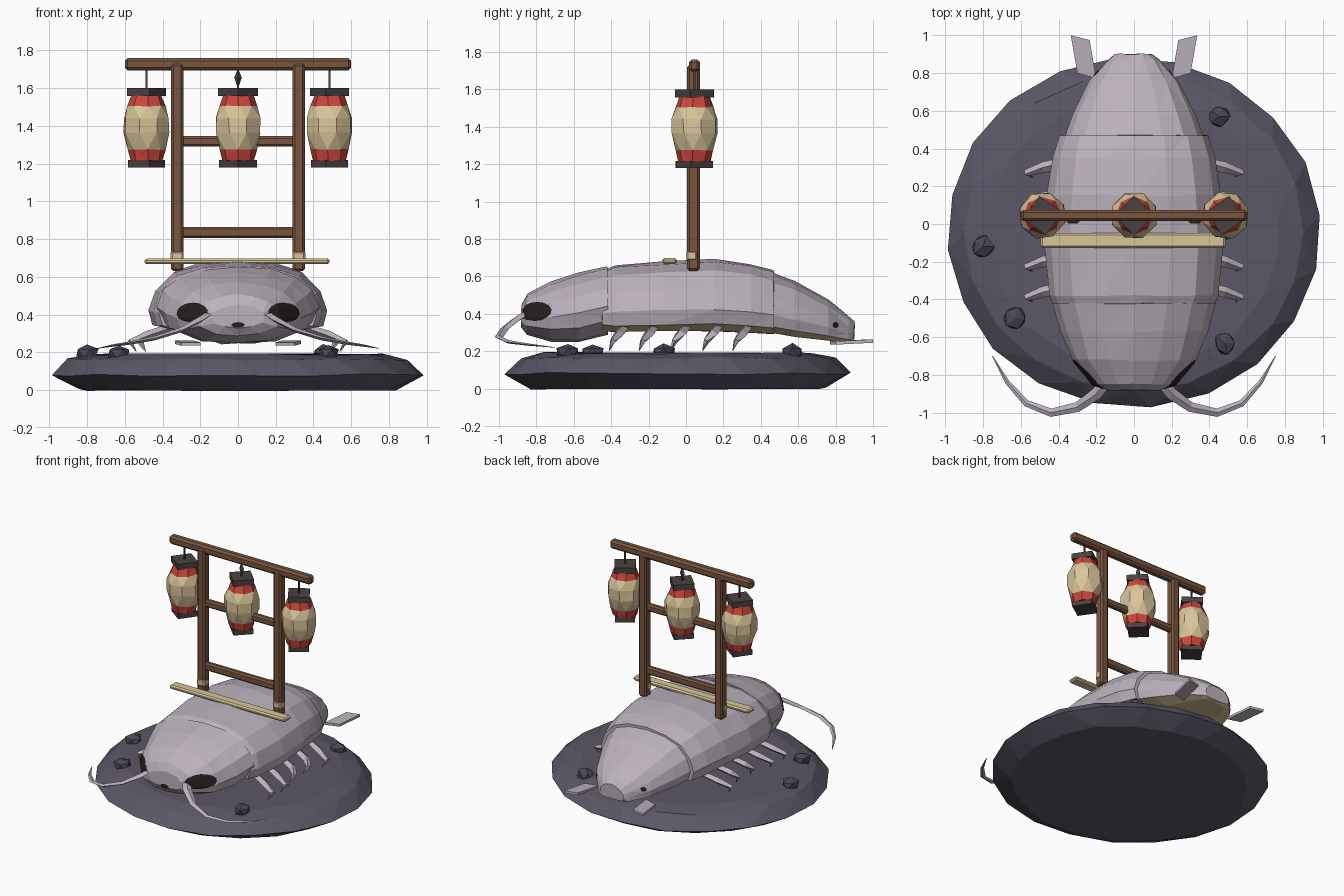
import bpy, bmesh, math, random
from mathutils import Vector
from mathutils.bvhtree import BVHTree

random.seed(4)
if "Cube" in bpy.data.objects:
    bpy.data.objects.remove(bpy.data.objects["Cube"])


def material(name, *rgb):
    m = bpy.data.materials.new(name)
    m.use_nodes = True
    colour = [(c / 255) ** 2.2 for c in rgb] + [1]
    m.diffuse_color = colour
    m.node_tree.nodes["Principled BSDF"].inputs["Base Color"].default_value = colour
    return m


SHELL = material("mauve shell", 186, 176, 187)
CREAM = material("cream", 216, 196, 152)
STONE = material("slate stone", 92, 88, 103)
ROCK = material("dark rock", 76, 73, 87)
WOOD = material("brown wood", 120, 86, 64)
RED = material("lantern red", 203, 72, 62)
IRON = material("dark iron", 74, 68, 66)
EYE = material("eye black", 44, 36, 36)


def finish(name, bm, mats, rule=None):
    bmesh.ops.recalc_face_normals(bm, faces=bm.faces)
    bm.normal_update()
    if rule:
        for f in bm.faces:
            f.material_index = rule(f)
    me = bpy.data.meshes.new(name)
    bm.to_mesh(me)
    bm.free()
    for m in mats:
        me.materials.append(m)
    ob = bpy.data.objects.new(name, me)
    bpy.context.collection.objects.link(ob)
    return ob


def loft(name, rings, mats, rule=None, jitter=0, tri=False):
    """Skin a list of closed rings and cap both ends."""
    bm = bmesh.new()
    rows = [[bm.verts.new(p) for p in ring] for ring in rings]
    n = len(rows[0])
    for a, b in zip(rows, rows[1:]):
        for i in range(n):
            j = (i + 1) % n
            bm.faces.new((a[i], a[j], b[j], b[i]))
    bm.faces.new(rows[0])
    bm.faces.new(rows[-1])
    if jitter:
        for v in bm.verts:
            v.co += Vector([random.uniform(-jitter, jitter) for _ in range(3)])
    if tri:
        bmesh.ops.triangulate(bm, faces=[f for f in bm.faces if len(f.verts) == 4])
    return finish(name, bm, mats, rule)


def circle(cx, cy, z, rx, ry, n, turn=0):
    return [(cx + rx * math.cos(math.tau * (i + turn) / n),
             cy + ry * math.sin(math.tau * (i + turn) / n), z) for i in range(n)]


def beam(name, mat, centre, size, bevel=0.012):
    bm = bmesh.new()
    bmesh.ops.create_cube(bm, size=1)
    for v in bm.verts:
        v.co = Vector(centre) + Vector([a * b for a, b in zip(v.co, size)])
    if bevel:
        bmesh.ops.bevel(bm, geom=bm.edges[:], offset=bevel, segments=1, affect='EDGES')
    return finish(name, bm, [mat])


def rod(name, path, widths, thick, mat):
    """Tapered four-sided rod along a path; thickness is relative to width."""
    pts = [Vector(p) for p in path]
    rings = []
    for i, p in enumerate(pts):
        d = (pts[min(i + 1, len(pts) - 1)] - pts[max(i - 1, 0)]).normalized()
        side = d.cross(Vector((0, 0, 1))).normalized()
        up = side.cross(d)
        w = widths[i]
        rings.append([p + side * w, p + up * w * thick, p - side * w, p - up * w * thick])
    return loft(name, rings, [mat])


# Stone base
def disc(z, r, turn):
    return circle(0, -0.045, z, r * 0.99, r * 0.925, 20, turn)


loft("stone_base", [disc(0, .85, 0), disc(.08, 1, .3), disc(.165, .91, 0), disc(.19, .78, .5)],
     [STONE], jitter=0.006, tri=True)

for i, (x, y) in enumerate([(-.8, -.12), (-.63, -.5), (.48, -.63), (.45, .57)]):
    bm = bmesh.new()
    bmesh.ops.create_icosphere(bm, subdivisions=1, radius=0.062)
    for v in bm.verts:
        v.co *= random.uniform(.82, 1.12)
        v.co = Vector((v.co.x + x, v.co.y * 1.1 + y, v.co.z * .75 + .195))
    finish("rock_%d" % i, bm, [ROCK])

# Shell: half cross-sections as (width fraction, height fraction)
BODY = [(0, 1), (.4, .965), (.72, .84), (.92, .58), (1, .3), (.95, .09), (.6, 0), (0, 0)]
HEAD = [(0, 1), (.4, .96), (.72, .84), (.92, .66), (1, .42), (.92, .2), (.5, .03), (0, 0)]


def section(half, y, w, top, bot):
    full = half + [(-a, b) for a, b in half[-2:0:-1]]
    return [(a * w, y, bot + b * (top - bot)) for a, b in full]


def shell(name, half, rows, belly):
    rule = (lambda f: int(f.normal.z < -.35)) if belly else None
    return loft(name, [section(half, *r) for r in rows], [SHELL, CREAM], rule, .004, True)


head = shell("head", HEAD, [
    (-.88, .14, .45, .33), (-.85, .22, .505, .29), (-.72, .33, .57, .25),
    (-.57, .39, .62, .25), (-.42, .43, .655, .29)], False)
back = shell("back_shell", BODY, [
    (-.45, .42, .63, .31), (-.38, .45, .662, .305), (-.12, .475, .678, .31),
    (.15, .46, .69, .31), (.35, .43, .668, .3), (.47, .395, .63, .295)], True)
tail = shell("tail_shell", BODY, [
    (.4, .39, .64, .31), (.58, .325, .575, .28), (.76, .235, .475, .26),
    (.87, .14, .39, .245), (.9, .1, .36, .25)], True)


# Painted spots laid on the shell surface
def spot(name, target, centre, direction, rx, rz, mat):
    bm = bmesh.new()
    bm.from_mesh(target.data)
    tree = BVHTree.FromBMesh(bm)
    bm.free()
    d = Vector(direction).normalized()
    side = d.cross(Vector((0, 0, 1))).normalized()
    up = side.cross(d)
    bm = bmesh.new()
    bmesh.ops.create_circle(bm, cap_ends=True, cap_tris=True, radius=1, segments=14)
    bmesh.ops.subdivide_edges(bm, edges=bm.edges[:], cuts=3, use_grid_fill=True)
    for v in bm.verts:
        start = Vector(centre) + side * v.co.x * rx + up * v.co.y * rz + d
        hit = tree.ray_cast(start, -d)[0]
        if hit is None:
            hit = tree.find_nearest(start - d)[0]
        v.co = hit + d * .006
    finish(name, bm, [mat])


for s, label in ((1, "left"), (-1, "right")):
    spot(label + "_eye", head, (.245 * s, -.8, .412), (.75 * s, -.8, .1), .115, .052, EYE)
    spot(label + "_tail_dot", tail, (.2 * s, .8, .34), (s, 0, 0), .016, .016, EYE)

    # Antennae
    rod(label + "_antenna",
        [(.15 * s, -.84, .41), (.2 * s, -.9, .375), (.3 * s, -.97, .32), (.44 * s, -1, .275),
         (.57 * s, -.95, .25), (.67 * s, -.84, .235), (.75 * s, -.7, .22)],
        [.03, .032, .026, .022, .018, .012, .002], .5, SHELL)

    # Legs
    for i, y in enumerate((-.36, -.2, -.03, .14, .3)):
        reach = .57 - .05 * (i in (2, 3))
        rod("%s_leg_%d" % (label, i),
            [(.36 * s, y + .03, .33), (.48 * s, y, .29), (reach * s, y - .03, .255),
             ((reach - .03) * s, y - .05, .205)],
            [.026, .03, .02, .004], .8, SHELL)

    # Tail fins
    fin = [(.2, .77), (.3, .8), (.335, 1), (.235, .975)]
    loft(label + "_tail_fin", [[(x * s, y, z + .01 * (y > .9)) for x, y in fin] for z in (.235, .253)],
         [SHELL])

    # Posts with pale bindings
    beam(label + "_post", WOOD, (.322 * s, .04, 1.18), (.065, .068, 1.1))
    beam(label + "_post_binding", CREAM, (.322 * s, .032, .71), (.069, .06, .055), .01)

spot("mouth", head, (0, -.88, .345), (0, -1, 0), .035, .015, EYE)

# Frame rails and pale plank
beam("top_beam", WOOD, (0, .045, 1.727), (1.2, .06, .065), .015)
beam("middle_rail", WOOD, (0, .04, 1.318), (.6, .045, .055))
beam("lower_rail", WOOD, (0, .04, .835), (.6, .045, .06))
beam("pale_plank", CREAM, (-.005, -.088, .682), (.98, .078, .03), .01)


# Lanterns
def lantern_colour(f):
    z = f.calc_center_median().z
    return int(z < 1.275 or z > 1.5)


for label, x, turn in (("right", -.485, .1), ("middle", 0, 0), ("left", .485, -.12)):
    y = .045
    rings = [circle(x, y, z, r, r, 8, t + turn) for z, r, t in (
        (1.215, .085, 0), (1.275, .1, 0), (1.365, .126, .5),
        (1.44, .126, .5), (1.505, .1, 0), (1.56, .08, 0))]
    loft(label + "_lantern", rings, [CREAM, RED], lantern_colour, .003, True)
    for part, low, high, r in (("upper", 1.557, 1.6, .105), ("lower", 1.18, 1.218, .1)):
        loft("%s_lantern_%s_cap" % (label, part),
             [circle(x, y, low, r, r, 4, turn), circle(x, y, high, r, r, 4, turn)], [IRON])
    beam(label + "_lantern_hook", IRON, (x, y, 1.65), (.01, .01, .11), 0)
loft("middle_hook_bead", [circle(0, .045, z, r, r, 4) for z, r in
                          ((1.61, .004), (1.655, .02), (1.695, .004))], [IRON])
